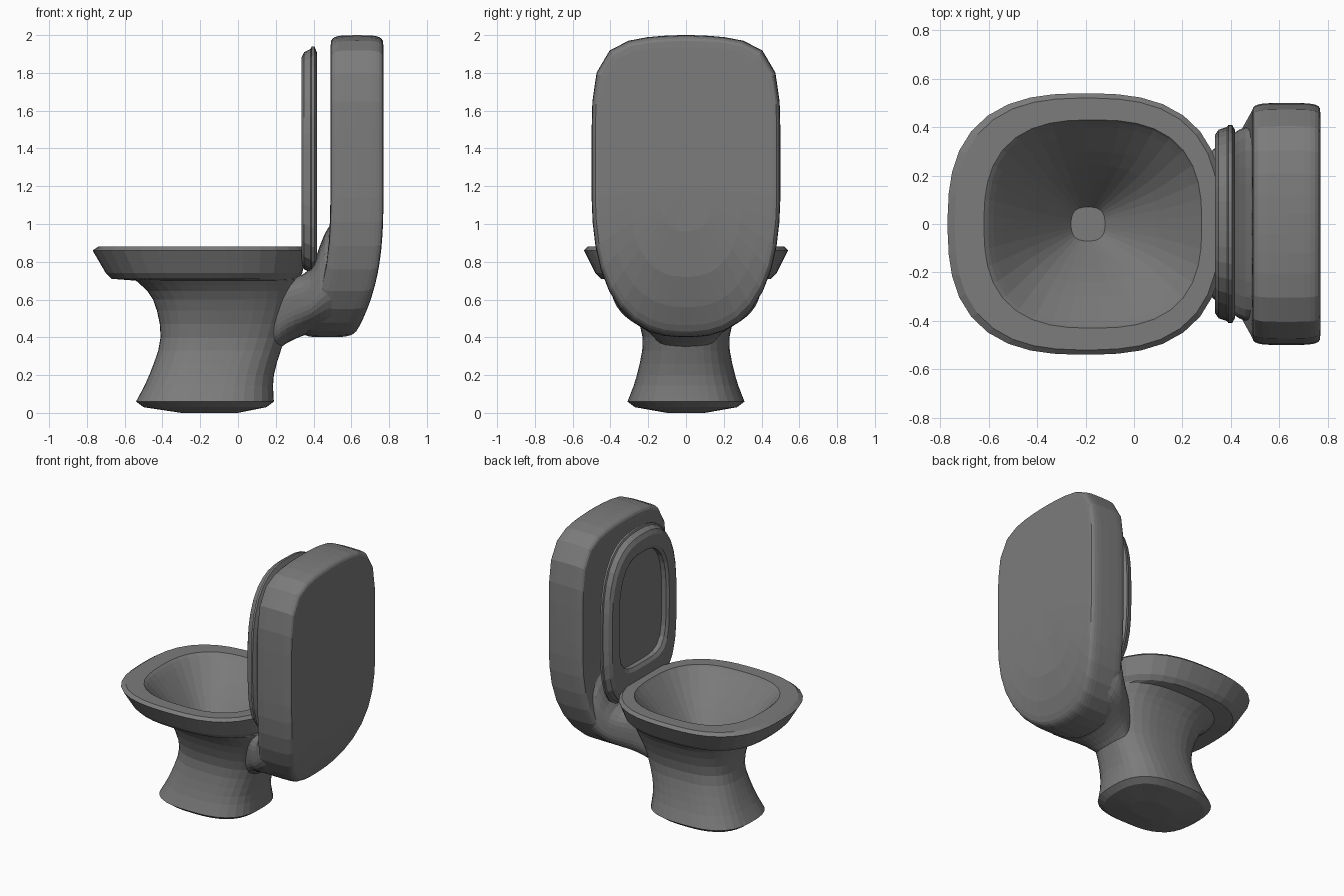
import bpy, bmesh, math

cube = bpy.data.objects.get("Cube")
if cube:
    bpy.data.objects.remove(cube, do_unlink=True)

SIDES = 40
ceramic = bpy.data.materials.new("grey_ceramic")
ceramic.use_nodes = True
GREY = (0.2, 0.2, 0.2, 1)
ceramic.diffuse_color = GREY
ceramic.node_tree.nodes["Principled BSDF"].inputs["Base Color"].default_value = GREY


def squircle(ru, rv, n_up, n_down):
    """Superellipse outline; the exponent may differ above and below."""
    pts = []
    for i in range(SIDES):
        a = math.tau * (i + 0.5) / SIDES
        c, s = math.cos(a), math.sin(a)
        n = n_up if s > 0 else n_down
        r = (abs(c) ** n + abs(s) ** n) ** (-1 / n)
        pts.append((ru * r * c, rv * r * s))
    return pts


def flowing(rows, steps=3):
    """Fill in rows between the given ones along a smooth spline."""
    padded = [rows[0]] + rows + [rows[-1]]
    result = []
    for p, q, r, s in zip(padded, padded[1:], padded[2:], padded[3:]):
        for k in range(steps):
            t = k / steps
            result.append([b + t / 2 * (c - a + t * (2 * a - 5 * b + 4 * c - d
                           + t * (3 * (b - c) + d - a)))
                           for a, b, c, d in zip(p, q, r, s)])
    return result + [rows[-1]]


def loft(name, rings, closed=False):
    """Skin a row of rings; cap the ends, or join last to first."""
    bm = bmesh.new()
    rows = [[bm.verts.new(p) for p in ring] for ring in rings]
    pairs = list(zip(rows, rows[1:]))
    if closed:
        pairs.append((rows[-1], rows[0]))
    for a, b in pairs:
        for i in range(SIDES):
            j = (i + 1) % SIDES
            bm.faces.new((a[i], a[j], b[j], b[i]))
    if not closed:
        bm.faces.new(rows[0])
        bm.faces.new(rows[-1])
    bmesh.ops.recalc_face_normals(bm, faces=bm.faces)
    mesh = bpy.data.meshes.new(name)
    bm.to_mesh(mesh)
    bm.free()
    mesh.materials.append(ceramic)
    obj = bpy.data.objects.new(name, mesh)
    bpy.context.collection.objects.link(obj)


def flat_ring(z, front, back, half_width):
    middle, half_length = (front + back) / 2, (back - front) / 2
    return [(middle + u, v, z) for u, v in squircle(half_length, half_width, 2.7, 2.7)]


def upright_ring(x, middle, half_width, half_height, n_up, n_down):
    return [(x, u, middle + v)
            for u, v in squircle(half_width, half_height, n_up, n_down)]


# Foot, pedestal, overhanging rim and funnel: height, front, back, half width
foot = [(0, -0.3, 0, 0.1), (0.03, -0.5, 0.15, 0.27)]
pedestal = flowing([(0.06, -0.54, 0.19, 0.31), (0.2, -0.47, 0.19, 0.26),
                    (0.4, -0.41, 0.25, 0.23), (0.6, -0.45, 0.32, 0.3),
                    (0.7, -0.54, 0.34, 0.38)])
rim = [(0.71, -0.67, 0.32, 0.45), (0.74, -0.7, 0.34, 0.48),
       (0.86, -0.77, 0.37, 0.54), (0.88, -0.74, 0.35, 0.52)]
funnel = flowing([(0.88, -0.62, 0.28, 0.43), (0.84, -0.58, 0.25, 0.4),
                  (0.65, -0.44, 0.1, 0.24), (0.4, -0.26, -0.12, 0.07)])
loft("pedestal_bowl", [flat_ring(*row) for row in foot + pedestal + rim + funnel])

# Neck joining bowl and tank: x, bottom, top, half width
neck = flowing([(0.17, 0.3, 0.66, 0.17), (0.26, 0.37, 0.71, 0.25),
                (0.38, 0.42, 0.76, 0.35), (0.46, 0.42, 0.95, 0.4),
                (0.56, 0.43, 1.1, 0.4)])
loft("neck", [upright_ring(x, (low + high) / 2, width, (high - low) / 2, 3.6, 2.2)
              for x, low, high, width in neck])


# Tank: one outline with rounded edges, lower half swept forward, top arched
def tank_ring(x, scale):
    pts = []
    for x, y, z in upright_ring(x, 1.2, 0.5 * scale, 0.8 * scale, 6, 2.5):
        below, above = max(0, 1.2 - z) / 0.8, max(0, z - 1.2) / 0.8
        pts.append((x - 0.16 * below ** 3, y, z - 0.25 * y * y * above))
    return pts


FRONT, BACK, STEPS = 0.49, 0.77, 12
inset = [0.02, 0.3, 0.6, 0.8]
tank = [(FRONT, s) for s in inset]
for i in range(STEPS + 1):
    a = math.pi * i / STEPS
    swing = math.copysign(abs(math.cos(a)) ** 0.5, math.cos(a))
    tank.append(((FRONT + BACK) / 2 - (BACK - FRONT) / 2 * swing,
                 0.92 + 0.08 * abs(math.sin(a)) ** 0.5))
tank += [(BACK, s) for s in reversed(inset)]
loft("tank", [tank_ring(x, s) for x, s in tank])


# Raised seat ring and lid share an arched outline with a squarer foot
def arch(x, scale):
    return upright_ring(x, 1.335, 0.41 * scale, 0.605 * scale, 2.7, 3.6)


def opening(x, scale):
    return upright_ring(x, 1.38, 0.27 * scale, 0.4 * scale, 2.7, 4.5)


SEAT_FRONT, SEAT_BACK = 0.335, 0.385
loft("seat_ring", [arch(SEAT_BACK, 0.98), arch(0.35, 0.95), arch(SEAT_FRONT, 0.9),
                   opening(SEAT_FRONT, 1.06), opening(0.35, 1),
                   opening(SEAT_BACK, 1)], closed=True)
loft("lid", [arch(SEAT_BACK, 0.98), arch(0.39, 1), arch(0.405, 1), arch(0.417, 0.95)])
